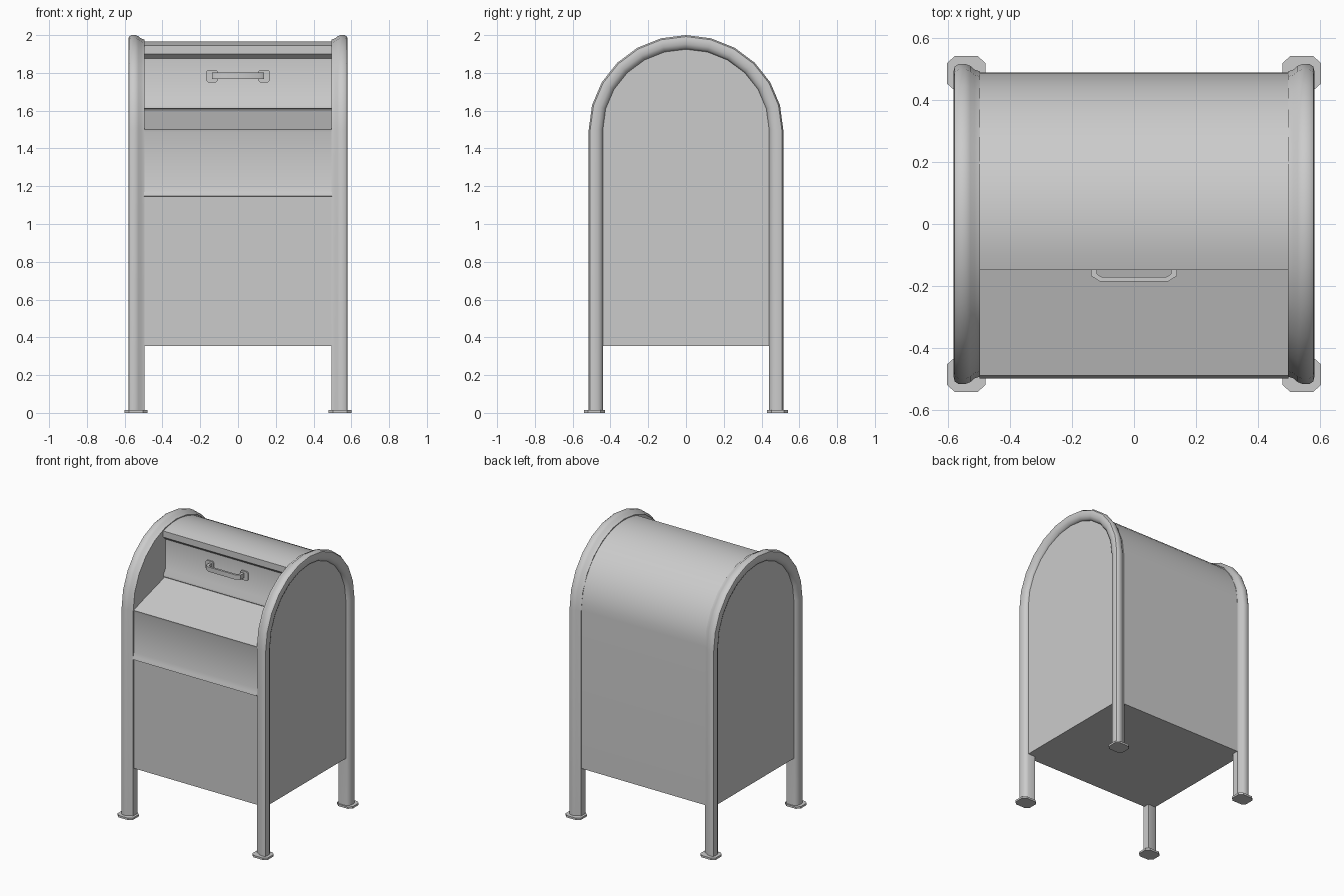
import bpy, bmesh, math

cube = bpy.data.objects.get("Cube")
if cube:
    bpy.data.objects.remove(cube)

GREY = (0.6, 0.6, 0.6, 1)
metal = bpy.data.materials.new("painted_grey_metal")
metal.use_nodes = True
metal.diffuse_color = GREY
metal.node_tree.nodes["Principled BSDF"].inputs["Base Color"].default_value = GREY

SPRING = 1.5      # height where the arch begins
FLOOR = 0.355     # underside of the cabinet


def finish(name, bm, angle=35):
    bmesh.ops.recalc_face_normals(bm, faces=bm.faces)
    mesh = bpy.data.meshes.new(name)
    bm.to_mesh(mesh)
    bm.free()
    mesh.materials.append(metal)
    obj = bpy.data.objects.new(name, mesh)
    bpy.context.collection.objects.link(obj)
    bpy.ops.object.select_all(action="DESELECT")
    obj.select_set(True)
    bpy.context.view_layer.objects.active = obj
    bpy.ops.object.shade_smooth_by_angle(angle=math.radians(angle))
    return obj


def prism(name, points, low, high, axis):
    """Extrude a closed outline along one axis; points fill the other two axes in order."""
    bm = bmesh.new()

    def ring(level):
        verts = []
        for p in points:
            co = list(p)
            co.insert(axis, level)
            verts.append(bm.verts.new(co))
        return verts

    a, b = ring(low), ring(high)
    bm.faces.new(a)
    bm.faces.new(b[::-1])
    for i in range(len(a)):
        j = (i + 1) % len(a)
        bm.faces.new((a[i], a[j], b[j], b[i]))
    return finish(name, bm)


def arch(ry, rz, steps, start=math.pi, end=0.0):
    angles = [start + (end - start) * i / steps for i in range(steps + 1)]
    return [(ry * math.cos(t), SPRING + rz * math.sin(t)) for t in angles]


def octagon(cx, cy, rx, ry, cut):
    corners = [(1, 1 - cut), (1 - cut, 1), (cut - 1, 1), (-1, 1 - cut),
               (-1, cut - 1), (cut - 1, -1), (1 - cut, -1), (1, cut - 1)]
    return [(cx + rx * u, cy + ry * v) for u, v in corners]


# Cabinet: lower panel, drip lip, sloping shelf, recessed door and rounded hood
DEPTH, RISE, HOOD = 0.487, 0.467, -0.148
front = [(-0.483, FLOOR), (-0.483, 1.145), (-0.497, 1.148), (-0.492, 1.168),
         (-0.483, 1.195), (-0.483, 1.485), (-DEPTH, SPRING),
         (-0.13, 1.603), (-0.13, 1.61), (-0.143, 1.612), (-0.143, 1.627),
         (-0.12, 1.662), (-0.12, 1.875), (HOOD, 1.9)]
roof = arch(DEPTH, RISE, 18, start=math.acos(HOOD / DEPTH))
prism("cabinet", front + roof + [(DEPTH, FLOOR)], -0.497, 0.497, 0)

# Arched end panels
panel = [(-0.475, FLOOR)] + arch(0.475, 0.46, 12) + [(0.475, FLOOR)]
for side, s in (("left", 1), ("right", -1)):
    prism(side + "_end_panel", panel, s * 0.497, s * 0.555, 0)

# Hoop frames: one rounded section swept up a leg, over the arch and down
SECTION = [(0.495, 0.075), (0.495, 0.024), (0.513, 0.018), (0.527, 0.006),
           (0.542, 0), (0.565, 0), (0.577, 0.008), (0.581, 0.024),
           (0.579, 0.048), (0.57, 0.066), (0.555, 0.075)]
for side, s in (("left", 1), ("right", -1)):
    bm = bmesh.new()
    columns = []
    for x, inset in SECTION:
        r = 0.515 - inset
        path = [(-r, 0.01)] + arch(r, 0.5 - inset, 12) + [(r, 0.01)]
        columns.append([bm.verts.new((s * x, y, z)) for y, z in path])
    for i, a in enumerate(columns):
        b = columns[(i + 1) % len(columns)]
        for k in range(len(a) - 1):
            bm.faces.new((a[k], a[k + 1], b[k + 1], b[k]))
    for k in (0, -1):
        bm.faces.new([c[k] for c in columns])
    finish(side + "_hoop_frame", bm, 40)

# Foot plates
for side, sx in (("left", 1), ("right", -1)):
    for end, sy in (("front", -1), ("back", 1)):
        outline = octagon(sx * 0.54, sy * 0.485, 0.062, 0.055, 0.4)
        prism(end + "_" + side + "_foot", outline, 0, 0.014, 2)

# Door handle: two mounting plates and a bent bar
for side, s in (("left", 1), ("right", -1)):
    prism(side + "_handle_plate", octagon(s * 0.138, 1.783, 0.031, 0.033, 0.3),
          -0.129, -0.118, 1)
half = [(0.138, -0.12), (0.138, -0.167), (0.11, -0.185)]
inner = [(0.105, -0.17), (0.119, -0.161), (0.119, -0.12)]
bar = half + [(-x, y) for x, y in half[::-1]]
bar += [(-x, y) for x, y in inner[::-1]] + inner
prism("door_handle", bar, 1.768, 1.802, 2)
